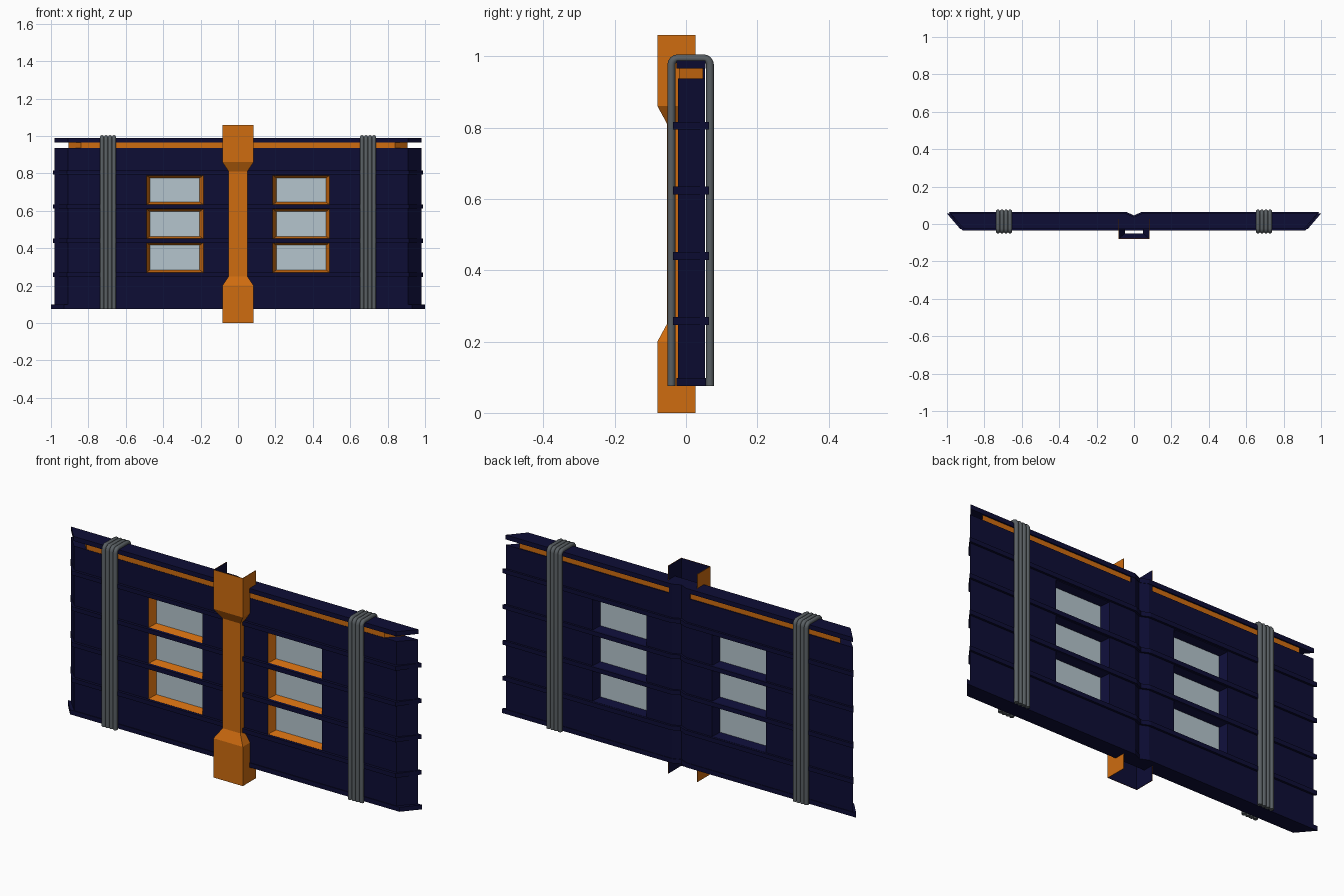
import bpy, math

if "Cube" in bpy.data.objects:
    bpy.data.objects.remove(bpy.data.objects["Cube"])


def material(name, rgb):
    m = bpy.data.materials.new(name)
    m.diffuse_color = (*rgb, 1)
    m.use_nodes = True
    m.node_tree.nodes["Principled BSDF"].inputs["Base Color"].default_value = m.diffuse_color
    return m


NAVY = material("navy", (0.004, 0.004, 0.036))
ORANGE = material("orange", (0.62, 0.15, 0.005))
GLASS = material("pale glass", (0.46, 0.56, 0.61))
GREY = material("cable grey", (0.10, 0.115, 0.125))


def mesh_object(name, verts, faces, *mats):
    me = bpy.data.meshes.new(name)
    me.from_pydata(verts, [], faces)
    for m in mats:
        me.materials.append(m)
    ob = bpy.data.objects.new(name, me)
    bpy.context.collection.objects.link(ob)
    return ob


def prism(name, outline, z0, z1, mat):
    """Extrude a counter-clockwise xy outline between two heights."""
    n = len(outline)
    verts = [(x, y, z) for z in (z0, z1) for x, y in outline]
    faces = [(i, (i + 1) % n, n + (i + 1) % n, n + i) for i in range(n)]
    faces += [tuple(reversed(range(n))), tuple(range(n, 2 * n))]
    return mesh_object(name, verts, faces, mat)


def slab(name, xf, xb, y0, y1, z0, z1, mat=NAVY):
    """Wide slab with mitred ends and a V groove down the middle of the back."""
    return prism(name, [(-xf, y0), (xf, y0), (xb, y1), (0.04, y1), (0, y1 - 0.018),
                        (-0.04, y1), (-xb, y1)], z0, z1, mat)


def rect(x0, x1, y0, y1):
    return [(x0, y0), (x1, y0), (x1, y1), (x0, y1)]


# Wall with six window holes
YF, YB = -0.022, 0.053
wall = slab("wall", 0.91, 0.98, YF, YB, 0.08, 0.937)
windows = [(s * 0.3375, z0, z1) for s in (-1, 1)
           for z0, z1 in ((0.27, 0.43), (0.45, 0.61), (0.633, 0.79))]
HW, RIM = 0.1525, 0.02
for x, z0, z1 in windows:
    cutter = prism("cutter", rect(x - HW, x + HW, -0.2, 0.2), z0, z1, NAVY)
    cutter.hide_render = True
    mod = wall.modifiers.new("hole", 'BOOLEAN')
    mod.operation, mod.solver, mod.object = 'DIFFERENCE', 'EXACT', cutter
    bpy.context.view_layer.objects.active = wall
    bpy.ops.object.modifier_apply(modifier=mod.name)
    bpy.data.objects.remove(cutter)


def loop(x, z0, z1, inset, y):
    a, b = x - HW + inset, x + HW - inset
    return [(a, y, z0 + inset * 0.7), (b, y, z0 + inset * 0.7),
            (b, y, z1 - inset * 0.7), (a, y, z1 - inset * 0.7)]


# Sloped window frames, orange in front and navy behind, with panes between
for x, z0, z1 in windows:
    front = loop(x, z0, z1, 0, YF) + loop(x, z0, z1, RIM, 0.014)
    back = loop(x, z0, z1, 0, YB) + loop(x, z0, z1, RIM, 0.018)
    ring = [(i, (i + 1) % 4, 4 + (i + 1) % 4, 4 + i) for i in range(4)]
    mesh_object("window_frame_front", front, ring, ORANGE)
    mesh_object("window_frame_back", back, [f[::-1] for f in ring], NAVY)
    prism("window_pane", rect(x - HW + RIM, x + HW - RIM, 0.014, 0.018),
          z0 + RIM * 0.7, z1 - RIM * 0.7, GLASS)

# Horizontal ribs, bottom plate and top plate
for z in (0.258, 0.44, 0.623, 0.805):
    slab("rib", 0.915, 0.99, -0.036, 0.064, z - 0.011, z + 0.011)
slab("bottom_plate", 0.93, 1.0, -0.026, 0.056, 0.075, 0.098)
slab("top_plate", 0.91, 0.98, -0.026, 0.055, 0.965, 0.988)

# Orange strip under the top plate, broken by a navy core at the centre
for s in (-1, 1):
    pts = [(0.06 * s, -0.02), (0.84 * s, -0.02), (0.905 * s, 0.048), (0.06 * s, 0.048)]
    prism("top_strip", pts[::s], 0.937, 0.965, ORANGE)
slab("strip_core", 0.06, 0.06, -0.02, 0.053, 0.937, 0.965)

# Centre post: open-backed shell, orange outside and navy inside
profile = [(0, 0.083, -0.08), (0.2, 0.083, -0.08), (0.25, 0.05, -0.053),
           (0.81, 0.05, -0.053), (0.86, 0.083, -0.08), (1.06, 0.083, -0.08)]
verts = [p for z, w, y in profile
         for p in ((-w, 0.026, z), (-w, y, z), (w, y, z), (w, 0.026, z))]
faces = [(4 * j + i, 4 * j + i + 1, 4 * j + i + 5, 4 * j + i + 4)
         for j in range(len(profile) - 1) for i in range(3)]
post = mesh_object("centre_post", verts, faces, ORANGE, NAVY)
sol = post.modifiers.new("shell", 'SOLIDIFY')
sol.thickness, sol.offset, sol.material_offset = 0.003, -1, 1

# Grey cables looped over the wall in two groups of four
R, Y0, Y1, ZT = 0.018, -0.041, 0.067, 0.994
path = [(Y0, 0.075)]
for cy, start in ((Y0 + R, 180), (Y1 - R, 90)):
    for k in range(5):
        a = math.radians(start - 22.5 * k)
        path.append((cy + R * math.cos(a), ZT - R + R * math.sin(a)))
path.append((Y1, 0.075))
for s in (-1, 1):
    for k in range(4):
        cu = bpy.data.curves.new("cable", 'CURVE')
        cu.dimensions = '3D'
        cu.bevel_depth, cu.bevel_resolution, cu.use_fill_caps = 0.011, 2, True
        sp = cu.splines.new('POLY')
        sp.points.add(len(path) - 1)
        for p, (y, z) in zip(sp.points, path):
            p.co = (s * 0.695 + (k - 1.5) * 0.0215, y, z, 1)
        cu.materials.append(GREY)
        ob = bpy.data.objects.new("cable", cu)
        bpy.context.collection.objects.link(ob)
        bpy.ops.object.select_all(action='DESELECT')
        ob.select_set(True)
        bpy.context.view_layer.objects.active = ob
        bpy.ops.object.convert(target='MESH')
        bpy.ops.object.shade_smooth_by_angle(angle=math.radians(50))
